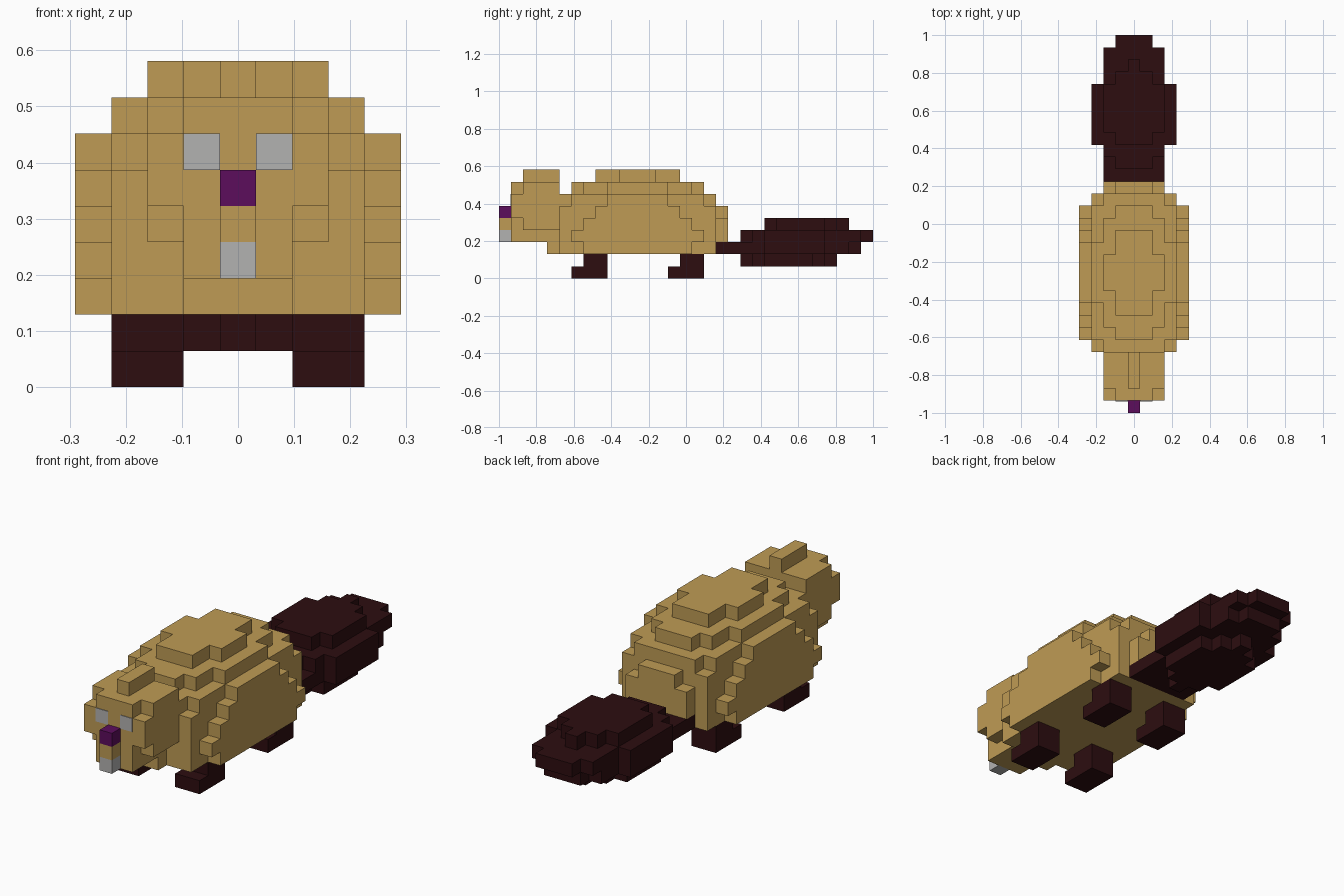
import bpy, bmesh

if "Cube" in bpy.data.objects:
    bpy.data.objects.remove(bpy.data.objects["Cube"], do_unlink=True)

U = 2 / 31  # size of one block


def material(name, rgb):
    m = bpy.data.materials.new(name)
    m.use_nodes = True
    m.diffuse_color = (*rgb, 1)
    bsdf = next(n for n in m.node_tree.nodes if n.type == 'BSDF_PRINCIPLED')
    bsdf.inputs["Base Color"].default_value = (*rgb, 1)
    bsdf.inputs["Roughness"].default_value = 0.9
    return m


TAN = material("tan fur", (0.52, 0.33, 0.09))
DARK = material("dark brown", (0.026, 0.004, 0.005))
PURPLE = material("purple nose", (0.107, 0.004, 0.107))
GREY = material("light grey", (0.45, 0.445, 0.44))


def blocks(name, layers, mat):
    """Blocky solid. layers: {height: [(start, end) along y for |x| = 0, 1, 2...]}"""
    cells = set()
    for k, spans in layers.items():
        for i, (a, b) in enumerate(spans):
            for j in range(a, b):
                cells |= {(i, j, k), (-i, j, k)}
    bm = bmesh.new()
    verts = {}

    def vert(p):
        if p not in verts:
            verts[p] = bm.verts.new(((p[0] - 0.5) * U, p[1] * U - 1, p[2] * U))
        return verts[p]

    # only the exposed sides of each block
    for c in sorted(cells):
        for axis in range(3):
            for side in (0, 1):
                n = list(c)
                n[axis] += 1 if side else -1
                if tuple(n) in cells:
                    continue
                quad = []
                for du, dv in ((0, 0), (1, 0), (1, 1), (0, 1)):
                    p = list(c)
                    p[axis] += side
                    p[(axis + 1) % 3] += du
                    p[(axis + 2) % 3] += dv
                    quad.append(vert(tuple(p)))
                bm.faces.new(quad if side else quad[::-1])
    me = bpy.data.meshes.new(name)
    bm.to_mesh(me)
    bm.free()
    me.materials.append(mat)
    ob = bpy.data.objects.new(name, me)
    bpy.context.collection.objects.link(ob)
    return ob


def box(name, lo, hi, mat):
    """Plain box between two corners."""
    bm = bmesh.new()
    bmesh.ops.create_cube(bm, size=1)
    for v in bm.verts:
        v.co = [(a + b) / 2 + c * (b - a) for a, b, c in zip(lo, hi, v.co)]
    me = bpy.data.meshes.new(name)
    bm.to_mesh(me)
    bm.free()
    me.materials.append(mat)
    ob = bpy.data.objects.new(name, me)
    bpy.context.collection.objects.link(ob)
    return ob


# Body, stepped like an egg
blocks("body", {
    2: [(4, 18), (4, 18), (5, 18), (5, 18), (7, 16)],
    3: [(5, 19), (5, 19), (5, 19), (5, 18), (6, 17)],
    4: [(5, 19), (5, 19), (5, 19), (5, 18), (7, 16)],
    5: [(5, 19), (5, 19), (5, 18), (5, 18), (8, 15)],
    6: [(5, 18), (5, 18), (5, 18), (6, 17), (9, 14)],
    7: [(6, 17), (6, 17), (7, 16), (9, 14)],
    8: [(8, 15), (8, 15), (10, 13)],
}, TAN)

# Head with muzzle and crest
blocks("head", {
    3: [(1, 5), (1, 5)],
    4: [(0, 5), (1, 5), (2, 5)],
    5: [(1, 5), (1, 5), (1, 5)],
    6: [(1, 5), (1, 5), (1, 5)],
    7: [(1, 5), (1, 5), (2, 5)],
    8: [(2, 5)],
}, TAN)

blocks("nose", {5: [(0, 1)]}, PURPLE)
blocks("tooth", {3: [(0, 1)]}, GREY)

# Flat paddle tail
blocks("tail", {
    1: [(20, 28), (21, 27), (22, 26)],
    2: [(18, 30), (18, 30), (18, 29), (22, 27)],
    3: [(20, 31), (20, 31), (21, 30), (22, 27)],
    4: [(22, 29), (22, 28), (23, 27)],
}, DARK)

# Eyes and feet, one per side
for side, s in (("left", 1), ("right", -1)):
    def span(a, b):
        return sorted((s * a * U, s * b * U))

    x0, x1 = span(0.5, 1.5)
    y = -1 + U
    box(side + "_eye", (x0, y - 0.003, 6 * U), (x1, y + 0.003, 7 * U), GREY)
    x0, x1 = span(1.5, 3.5)
    for end, toe in (("front", 6), ("back", 14)):
        box(f"{end}_{side}_foot", (x0, toe * U - 1, 0),
            (x1, (toe + 3) * U - 1, U), DARK)
        box(f"{end}_{side}_leg", (x0, (toe + 1) * U - 1, U),
            (x1, (toe + 3) * U - 1, 2 * U), DARK)
